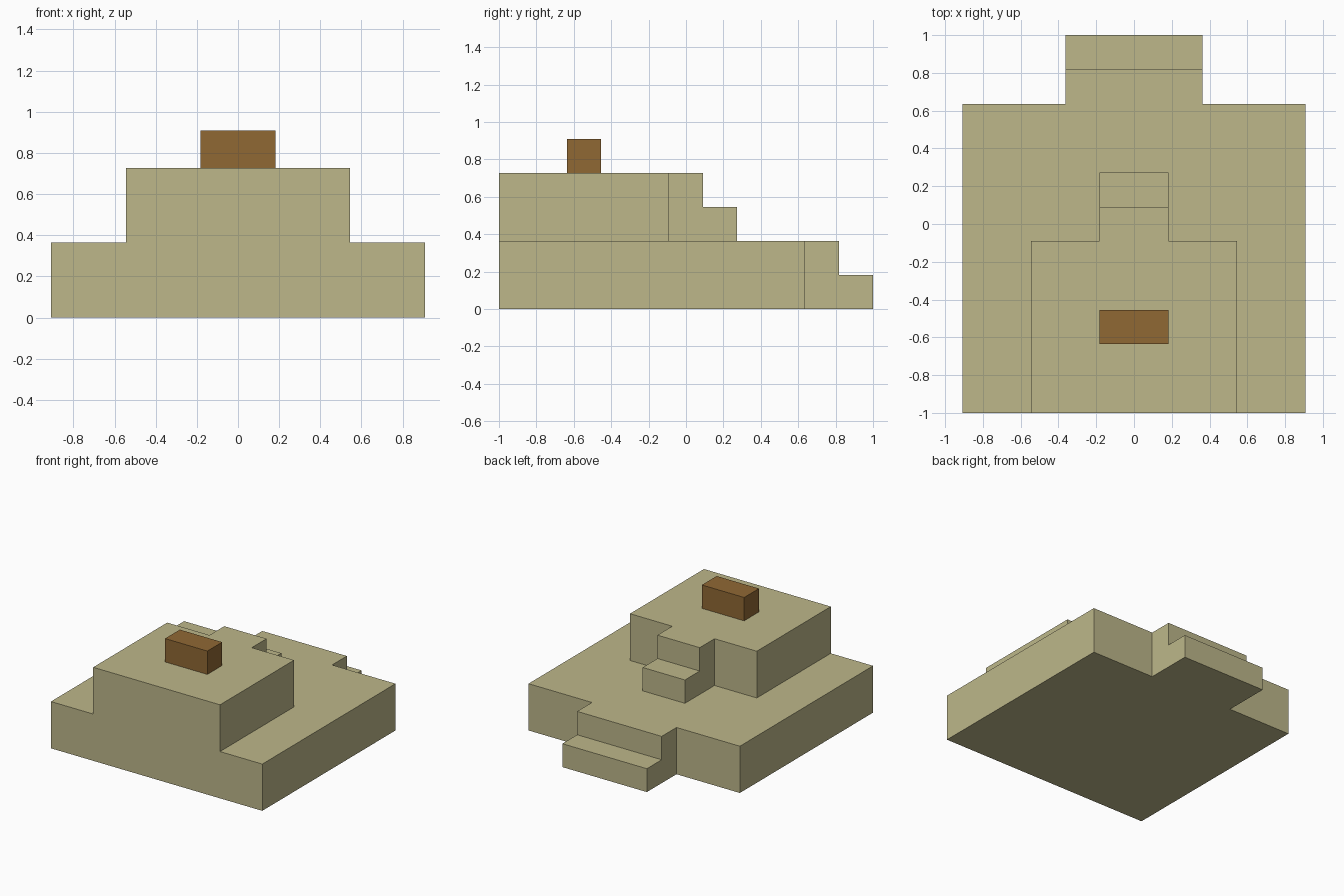
import bpy
import bmesh

U = 2 / 11  # one block of the modelling grid

if "Cube" in bpy.data.objects:
    bpy.data.objects.remove(bpy.data.objects["Cube"], do_unlink=True)


def material(name, rgb):
    mat = bpy.data.materials.new(name)
    mat.use_nodes = True
    mat.diffuse_color = (*rgb, 1)
    bsdf = next(n for n in mat.node_tree.nodes if n.type == "BSDF_PRINCIPLED")
    bsdf.inputs["Base Color"].default_value = (*rgb, 1)
    return mat


def slab(name, outline, bottom, height, mat):
    """Extrude a plan outline, given in grid blocks, into a solid."""
    bm = bmesh.new()
    face = bm.faces.new([bm.verts.new((x * U, y * U, bottom * U)) for x, y in outline])
    top = bmesh.ops.extrude_face_region(bm, geom=[face])["geom"]
    bmesh.ops.translate(bm, vec=(0, 0, height * U),
                        verts=[v for v in top if isinstance(v, bmesh.types.BMVert)])
    bmesh.ops.recalc_face_normals(bm, faces=bm.faces)
    mesh = bpy.data.meshes.new(name)
    bm.to_mesh(mesh)
    bm.free()
    mesh.materials.append(mat)
    obj = bpy.data.objects.new(name, mesh)
    bpy.context.collection.objects.link(obj)
    return obj


def mirrored(half):
    """Complete a right-hand half outline across x = 0."""
    return half + [(-x, y) for x, y in reversed(half)]


def block(name, half_width, y0, y1, bottom, height, mat):
    slab(name, mirrored([(half_width, y0), (half_width, y1)]), bottom, height, mat)


def tier(name, half_width, back, stair, bottom, mat):
    """Terrace with a full-height landing and a half-height step behind it."""
    half = [(half_width, -5.5), (half_width, back), (stair, back), (stair, back + 1)]
    slab(name + "_terrace", mirrored(half), bottom, 2, mat)
    block(name + "_step", stair, back + 1, back + 2, bottom, 1, mat)


stone = material("sandstone", (0.508, 0.474, 0.254))
wood = material("brown_wood", (0.279, 0.138, 0.034))

# Two stepped terraces
tier("lower", 5, 3.5, 2, 0, stone)
tier("upper", 3, -0.5, 1, 2, stone)

# Small block on the summit
block("summit_block", 1, -3.5, -2.5, 4, 1, wood)
